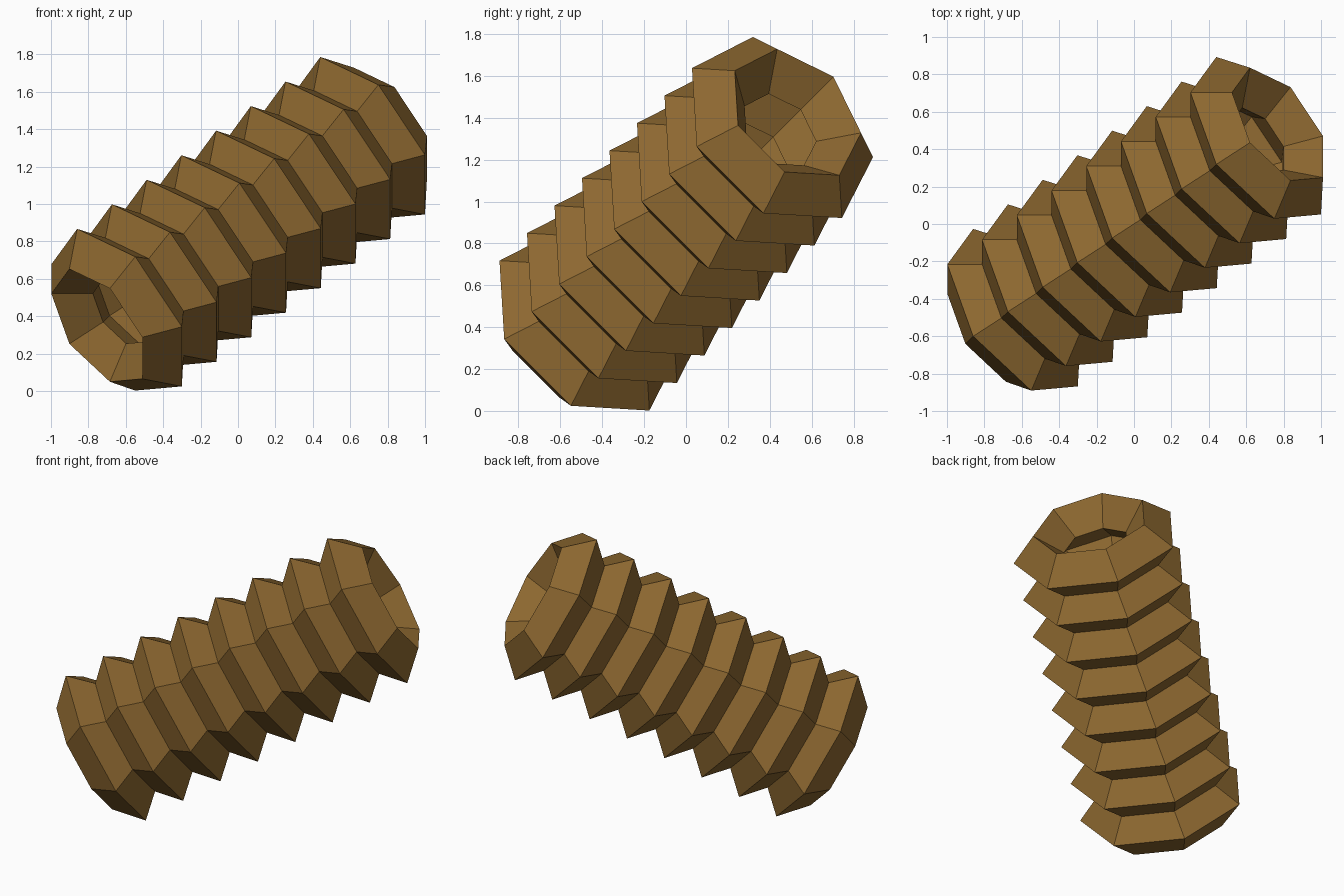
import bpy
from math import sqrt
from mathutils import Matrix, Vector

if "Cube" in bpy.data.objects:
    bpy.data.objects.remove(bpy.data.objects["Cube"])

# Tilted frame: the stack runs along "axis", first ring corner points along "up"
axis = Vector((sqrt(0.5), 0.5, 0.5))
up = Vector((-sqrt(0.5), 0.5, 0.5))
side = axis.cross(up)
frame = Matrix((up, side, axis)).transposed().to_4x4()

# One ring: seven-sided torus with a diamond section
bpy.ops.mesh.primitive_torus_add(major_segments=7, minor_segments=4,
                                 major_radius=0.362, minor_radius=0.157)
ring = bpy.context.object
ring.name = "ring_stack"
ring.matrix_world = Matrix.Translation((-0.631, -0.475, 0.418)) @ frame

# Eight overlapping rings along the axis
stack = ring.modifiers.new("stack", 'ARRAY')
stack.count = 8
stack.use_relative_offset = False
stack.use_constant_offset = True
stack.constant_offset_displace = (0, 0, 0.2626)

# Brown colour
brown = bpy.data.materials.new("brown")
brown.diffuse_color = (0.27, 0.14, 0.03, 1)
brown.use_nodes = True
brown.node_tree.nodes["Principled BSDF"].inputs["Base Color"].default_value = brown.diffuse_color
ring.data.materials.append(brown)
